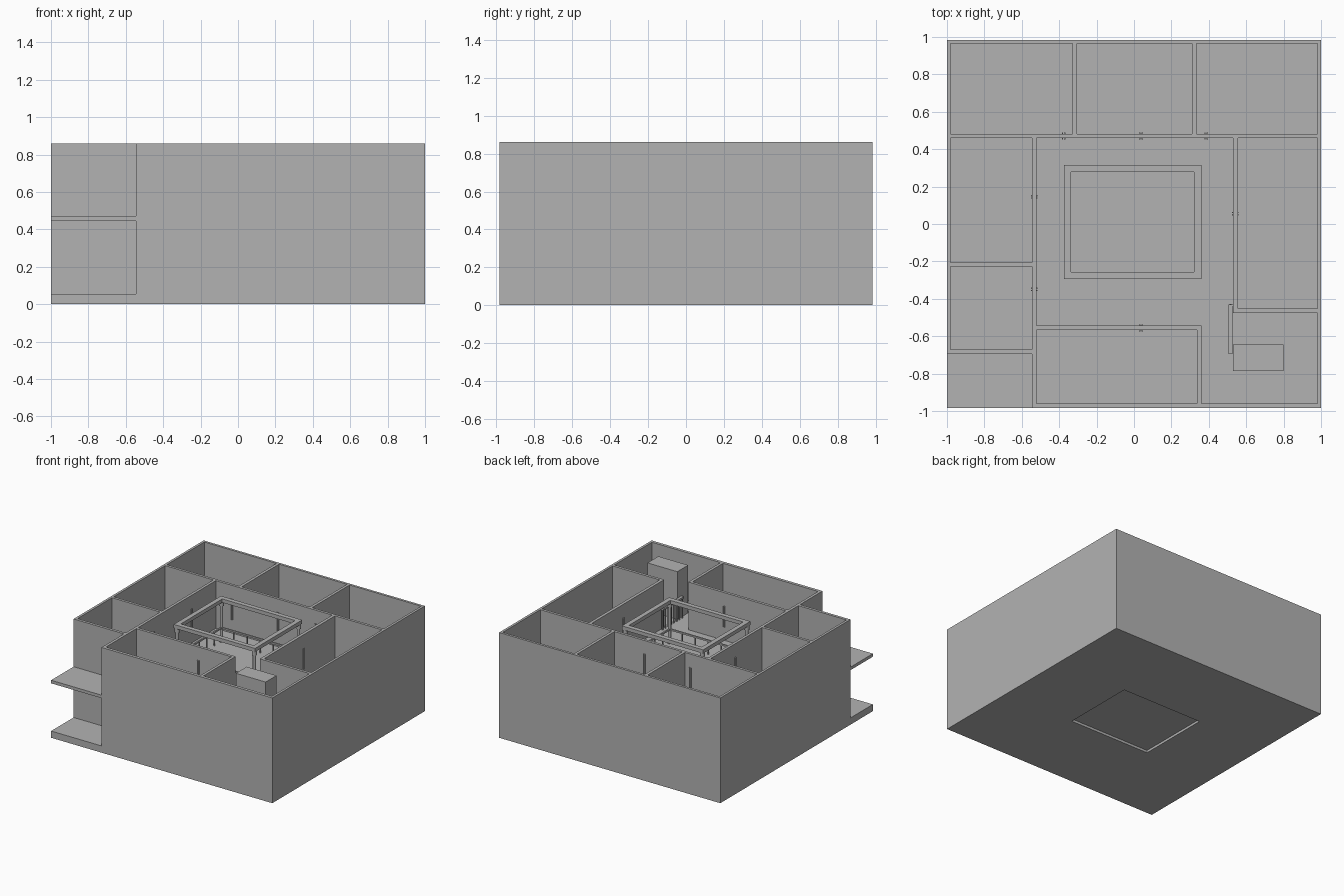
import bpy, bmesh, math

if "Cube" in bpy.data.objects:
    bpy.data.objects.remove(bpy.data.objects["Cube"])

grey = bpy.data.materials.new("plain grey")
grey.diffuse_color = (0.45, 0.45, 0.45, 1)
grey.use_nodes = True
grey.node_tree.nodes["Principled BSDF"].inputs["Base Color"].default_value = grey.diffuse_color

LOW, MID, TOP = 0.055, 0.47, 0.86      # ground floor, upper floor, wall top
MID_UNDER = 0.445
CX0, CX1, CY0, CY1 = -0.375, 0.36, -0.295, 0.315   # courtyard rectangle


def add_box(bm, x0, x1, y0, y1, z0, z1):
    r = bmesh.ops.create_cube(bm, size=1)
    for v in r["verts"]:
        v.co.x = x1 if v.co.x > 0 else x0
        v.co.y = y1 if v.co.y > 0 else y0
        v.co.z = z1 if v.co.z > 0 else z0


def finish(name, bm):
    me = bpy.data.meshes.new(name)
    bm.to_mesh(me)
    bm.free()
    me.materials.append(grey)
    ob = bpy.data.objects.new(name, me)
    bpy.context.collection.objects.link(ob)
    return ob


def boxes(name, items):
    bm = bmesh.new()
    for b in items:
        add_box(bm, *b)
    return finish(name, bm)


def ring(x0, x1, y0, y1, w, z0, z1):
    return [(x0, x1, y0, y0 + w, z0, z1), (x0, x1, y1 - w, y1, z0, z1),
            (x0, x0 + w, y0 + w, y1 - w, z0, z1), (x1 - w, x1, y0 + w, y1 - w, z0, z1)]


# Ground slab around the court, with the court floor slightly raised underneath
boxes("ground_slab", [
    (-1, 1, -0.985, CY0, 0, LOW), (-1, 1, CY1, 0.985, 0, LOW),
    (-1, CX0, CY0, CY1, 0, LOW), (CX1, 1, CY0, CY1, 0, LOW)])
boxes("court_floor", [(CX0, CX1, CY0, CY1, 0.02, LOW)])
boxes("upper_slab", [(-1, 1, -0.985, 0.985, MID_UNDER, MID)])

# Wall plan, repeated on both storeys
plan = [
    (-1, 1, 0.965, 0.985),            # north outer
    (0.98, 1, -0.96, 0.965),          # east outer
    (-0.545, 1, -0.985, -0.96),       # south outer
    (-1, -0.98, -0.675, 0.965),       # west outer
    (-1, -0.545, -0.695, -0.672),     # porch back
    (-0.545, -0.522, -0.96, 0.46),    # west gallery
    (-0.98, 0.98, 0.46, 0.482),       # north gallery
    (-0.328, -0.304, 0.482, 0.965),   # north room dividers
    (0.31, 0.333, 0.482, 0.965),
    (-0.98, -0.545, -0.227, -0.205),  # west room divider
    (0.53, 0.555, -0.455, 0.46),      # east gallery
    (0.53, 0.98, -0.476, -0.453),     # stair hall
    (-0.522, 0.36, -0.567, -0.544),   # south gallery
    (0.337, 0.36, -0.96, -0.567),     # south room end
]
boxes("ground_walls", [p + (LOW, MID_UNDER) for p in plan])
boxes("upper_walls", [p + (MID, TOP) for p in plan])

# Upright door pulls on both sides of the gallery walls
pulls = []
for base in (LOW, MID):
    z0, z1 = base + 0.11, base + 0.28
    for x, y in ((-0.377, 0.471), (0.037, 0.471), (0.385, 0.471), (0.037, -0.556)):
        for dx in (-0.009, 0.003):
            pulls.append((x + dx, x + dx + 0.007, y - 0.018, y + 0.018, z0, z1))
    for x, y in ((-0.534, 0.145), (-0.534, -0.35), (0.542, 0.055)):
        for dy in (-0.009, 0.003):
            pulls.append((x - 0.018, x + 0.018, y + dy, y + dy + 0.007, z0, z1))
boxes("door_pulls", pulls)

# Court beam frame on corner posts
boxes("court_beams", ring(CX0, CX1, CY0, CY1, 0.038, 0.80, 0.83))
bm = bmesh.new()
corners = [(x, y) for x in (CX0 + 0.019, CX1 - 0.019) for y in (CY0 + 0.019, CY1 - 0.019)]
for x, y in corners:
    for z0, z1, r in ((MID, 0.80, 0.012), (MID, 0.495, 0.018), (0.765, 0.80, 0.019)):
        c = bmesh.ops.create_cone(bm, cap_ends=True, segments=16, radius1=r,
                                  radius2=r, depth=z1 - z0)
        bmesh.ops.translate(bm, verts=c["verts"], vec=(x, y, (z0 + z1) / 2))
posts = finish("court_posts", bm)
for p in posts.data.polygons:
    p.use_smooth = len(p.vertices) == 4
bpy.context.view_layer.objects.active = posts
posts.select_set(True)
bpy.ops.object.shade_smooth_by_angle(angle=math.radians(40))

# Court railing: handrail and spaced uprights
a0, a1, b0, b1 = CX0 + 0.012, CX1 - 0.012, CY0 + 0.012, CY1 - 0.012
rail = ring(a0, a1, b0, b1, 0.012, 0.575, 0.588)
for i in range(1, 6):
    x = a0 + (a1 - a0) * i / 6
    y = b0 + (b1 - b0) * i / 6
    for yy in (b0 + 0.006, b1 - 0.006):
        rail.append((x - 0.004, x + 0.004, yy - 0.004, yy + 0.004, MID, 0.575))
    for xx in (a0 + 0.006, a1 - 0.006):
        rail.append((xx - 0.004, xx + 0.004, y - 0.004, y + 0.004, MID, 0.575))
boxes("court_railing", rail)

# Stair hall balustrade and tall cabinet block
bal = [(0.505, 0.527, -0.695, -0.43, 0.63, 0.645),
       (0.505, 0.53, -0.442, -0.43, 0.63, 0.645)]
for i in range(8):
    y = -0.69 + i * 0.036
    bal.append((0.511, 0.521, y, y + 0.009, MID, 0.63))
boxes("stair_balustrade", bal)
boxes("hall_block", [(0.53, 0.80, -0.785, -0.645, MID, TOP)])
